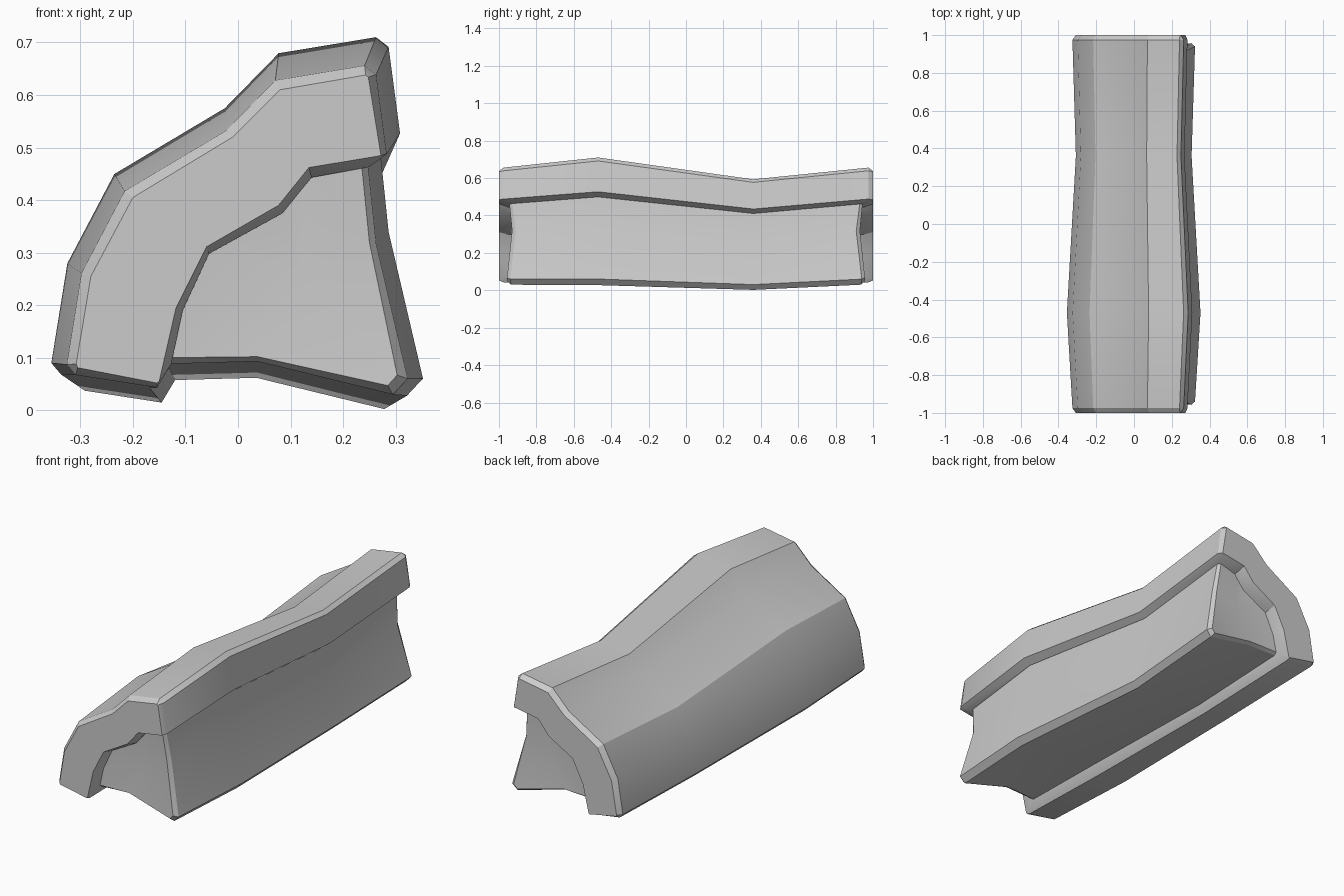
import bpy, bmesh
from math import radians

if "Cube" in bpy.data.objects:
    bpy.data.objects.remove(bpy.data.objects["Cube"])

# Lengthwise stations: y, profile scale, vertical shift
STATIONS = [(-0.47, 1.09, -0.005), (0.36, 0.944, -0.026)]


def loft(name, rings, centre):
    bm = bmesh.new()
    loops = [[bm.verts.new(p) for p in ring] for ring in rings]
    n = len(loops[0])
    for a, b in zip(loops, loops[1:]):
        for i in range(n):
            j = (i + 1) % n
            bm.faces.new((a[i], a[j], b[j], b[i]))
    for loop in (loops[0], loops[-1]):
        if centre:
            c = bm.verts.new((centre[0], centre[2] * (1 if loop[0].co.y > 0 else -1), centre[1]))
            for i in range(n):
                bm.faces.new((loop[i], loop[(i + 1) % n], c))
        else:
            bm.faces.new(loop)
    bmesh.ops.recalc_face_normals(bm, faces=bm.faces)
    mesh = bpy.data.meshes.new(name)
    bm.to_mesh(mesh)
    bm.free()
    ob = bpy.data.objects.new(name, mesh)
    bpy.context.collection.objects.link(ob)
    bpy.context.view_layer.objects.active = ob
    ob.select_set(True)
    bpy.ops.object.shade_smooth_by_angle(angle=radians(25))
    ob.select_set(False)
    return ob


def rings_for(profile, rim_y, cap, cap_y):
    def end(pts, ys, sign):
        return [(x, sign * y, z) for (x, z), y in zip(pts, ys)]
    mid = [[(x * s, y, z * s + t) for x, z in profile] for y, s, t in STATIONS]
    return [end(cap, cap_y, -1), end(profile, rim_y, -1), *mid,
            end(profile, rim_y, 1), end(cap, cap_y, 1)]


# Outer shell with a bevelled rim at both ends
shell = [(-.127, .088), (-.154, .043), (-.309, .067), (-.326, .087), (-.298, .261),
         (-.216, .417), (-.023, .532), (.071, .628), (.241, .656), (.263, .639),
         (.283, .488), (.25, .463), (.14, .443), (.085, .375), (-.055, .298), (-.105, .19)]
shell_cap = [(-.15, .055), (-.155, .052), (-.305, .081), (-.308, .088), (-.28, .255),
             (-.2, .405), (-.01, .52), (.08, .61), (.243, .638), (.248, .634),
             (.272, .485), (.268, .484), (.135, .462), (.077, .39), (-.06, .311), (-.118, .195)]
shell_rim = [.945] + [.975] * 10 + [.945] * 5
loft("outer_shell", rings_for(shell, shell_rim, shell_cap, [1.0] * 16), None)

# Flared inner core, its hidden edge tucked into the shell
tucked = [(.13, .46), (.075, .39), (-.065, .31), (-.115, .2)]
core = [(-.14, .088), (.037, .093), (.295, .03), (.323, .06), (.263, .316), (.247, .47)] + tucked
core_cap = [(-.14, .1), (.037, .102), (.285, .047), (.303, .067), (.25, .32), (.235, .47)] + tucked
core_rim = [.92, .91, .935, .94, .91, .93] + [.91] * 4
core_end = [.935, .93, .955, .957, .93, .945] + [.935] * 4
loft("inner_core", rings_for(core, core_rim, core_cap, core_end), (.12, .26, .925))
